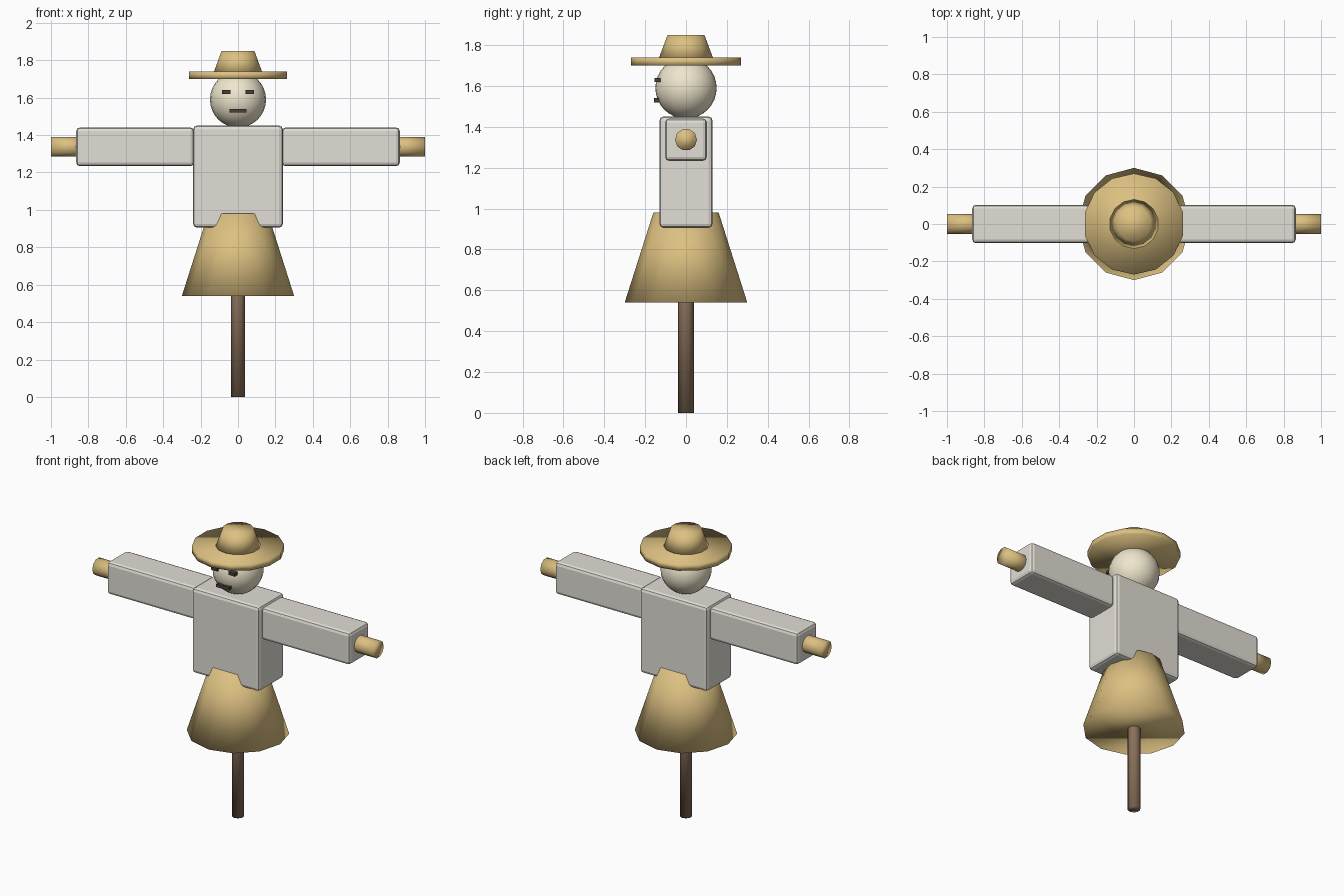
import bpy, math

if "Cube" in bpy.data.objects:
    bpy.data.objects.remove(bpy.data.objects["Cube"])

def material(name, rgb):
    m = bpy.data.materials.new(name)
    m.diffuse_color = (*rgb, 1)
    m.use_nodes = True
    m.node_tree.nodes["Principled BSDF"].inputs["Base Color"].default_value = m.diffuse_color
    return m

STRAW = material("straw", (0.72, 0.53, 0.22))
CLOTH = material("cloth", (0.76, 0.73, 0.67))
SACK = material("sackcloth", (0.86, 0.79, 0.61))
WOOD = material("wood", (0.25, 0.16, 0.10))
BLACK = material("black", (0.06, 0.05, 0.04))

def finish(name, mat):
    ob = bpy.context.object
    ob.name = name
    ob.data.materials.append(mat)
    return ob

def cone(name, mat, sides, r1, r2, z1, z2):
    bpy.ops.mesh.primitive_cone_add(vertices=sides, radius1=r1, radius2=r2,
                                    depth=z2 - z1, location=(0, 0, (z1 + z2) / 2))
    bpy.ops.object.shade_smooth()
    return finish(name, mat)

def box(name, mat, loc, size, bevel=0):
    bpy.ops.mesh.primitive_cube_add(size=1, location=loc)
    ob = finish(name, mat)
    ob.scale = size
    bpy.ops.object.transform_apply(location=False, rotation=False, scale=True)
    if bevel:
        mod = ob.modifiers.new("bevel", 'BEVEL')
        mod.width, mod.segments = bevel, 2
    return ob

# Post and skirt
cone("post", WOOD, 10, 0.038, 0.038, 0, 1.0)
cone("skirt", STRAW, 12, 0.30, 0.16, 0.54, 0.98)

# Shirt body
box("torso", CLOTH, (0, 0, 1.178), (0.48, 0.26, 0.545), 0.02)

# Sleeves, straw hands and eyes on both sides
for side, s in (("left", -1), ("right", 1)):
    box(side + "_sleeve", CLOTH, (s * 0.55, 0, 1.337), (0.63, 0.205, 0.207), 0.02)
    bpy.ops.mesh.primitive_cylinder_add(vertices=10, radius=0.054, depth=0.2,
                                        location=(s * 0.9, 0, 1.337),
                                        rotation=(0, math.pi / 2, 0))
    bpy.ops.object.shade_smooth()
    finish(side + "_straw_hand", STRAW)
    box(side + "_eye", BLACK, (s * 0.062, -0.14, 1.63), (0.045, 0.03, 0.02))

# Head and mouth
bpy.ops.mesh.primitive_uv_sphere_add(segments=24, ring_count=16, radius=0.15,
                                     location=(0, 0, 1.59))
bpy.ops.object.shade_smooth()
finish("head", SACK)
box("mouth", BLACK, (0, -0.145, 1.53), (0.09, 0.025, 0.02))

# Hat
cone("hat_brim", STRAW, 14, 0.27, 0.27, 1.70, 1.74)
cone("hat_crown", STRAW, 14, 0.135, 0.09, 1.73, 1.85)
